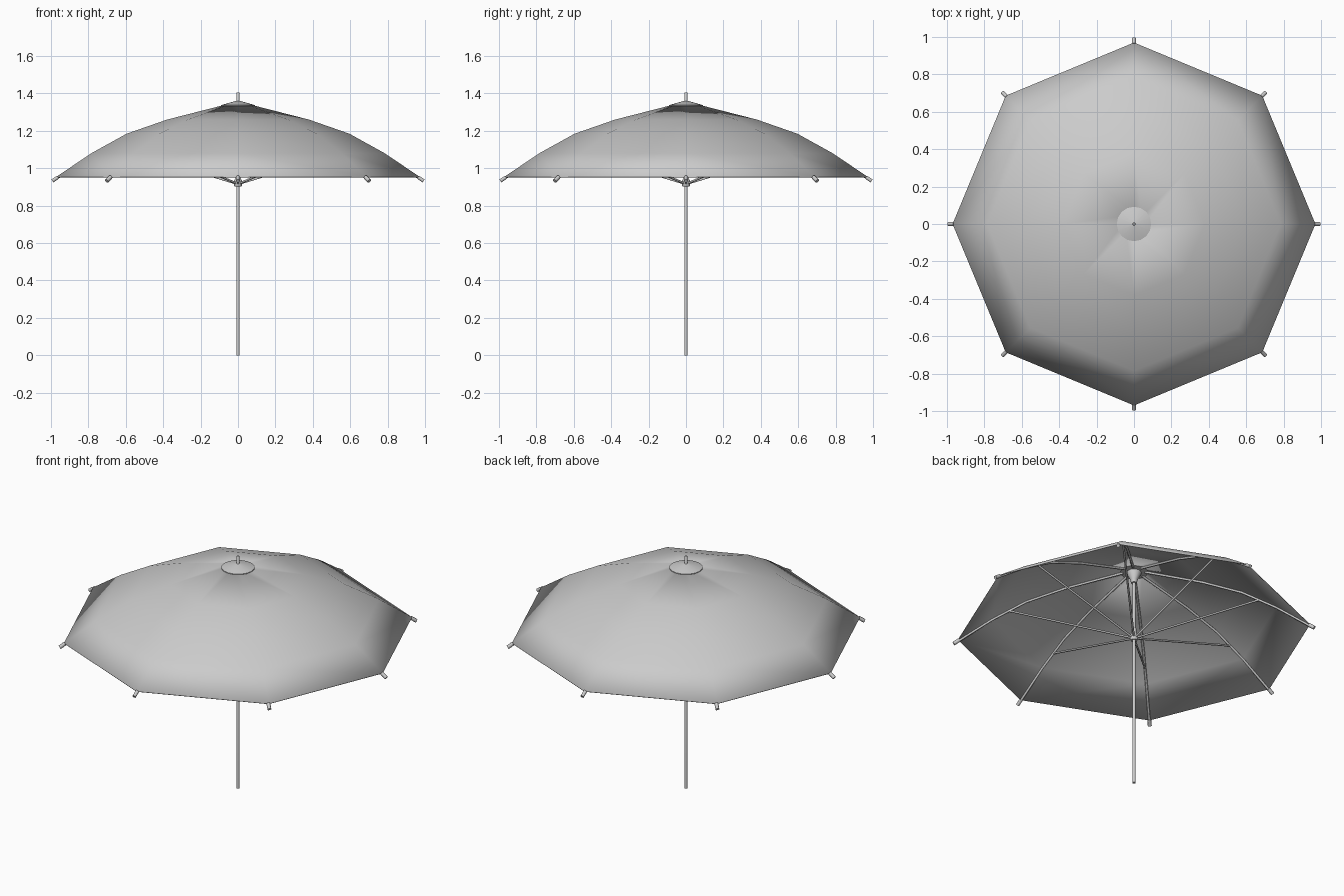
import bpy, bmesh, math
from mathutils import Vector

if "Cube" in bpy.data.objects:
    bpy.data.objects.remove(bpy.data.objects["Cube"])

N = 8
PROFILE = [(0.06, 1.342), (0.38, 1.26), (0.595, 1.185), (0.785, 1.08), (0.97, 0.955)]


def finish(name, bm, angle=None):
    bmesh.ops.recalc_face_normals(bm, faces=bm.faces)
    me = bpy.data.meshes.new(name)
    bm.to_mesh(me)
    bm.free()
    ob = bpy.data.objects.new(name, me)
    bpy.context.collection.objects.link(ob)
    if angle:
        bpy.ops.object.select_all(action='DESELECT')
        ob.select_set(True)
        bpy.context.view_layer.objects.active = ob
        bpy.ops.object.shade_smooth_by_angle(angle=math.radians(angle))
    return ob


def lathe(name, profile, sides, angle=40):
    # revolve (radius, height) points; radius 0 closes to a pole
    bm = bmesh.new()
    rings = []
    for r, z in profile:
        if r == 0:
            rings.append([bm.verts.new((0, 0, z))] * sides)
        else:
            rings.append([bm.verts.new((r * math.cos(math.tau * i / sides),
                                        r * math.sin(math.tau * i / sides), z)) for i in range(sides)])
    for a, b in zip(rings, rings[1:]):
        for i in range(sides):
            j = (i + 1) % sides
            bm.faces.new(list(dict.fromkeys((a[i], a[j], b[j], b[i]))))
    return finish(name, bm, angle)


def tube(name, points, radius, angle):
    # rod lying in a vertical plane, turned about z
    cu = bpy.data.curves.new(name, 'CURVE')
    cu.dimensions = '3D'
    cu.bevel_depth = radius
    cu.bevel_resolution = 1
    cu.use_fill_caps = True
    sp = cu.splines.new('POLY')
    sp.points.add(len(points) - 1)
    for p, (r, z) in zip(sp.points, points):
        p.co = (r * math.cos(angle), r * math.sin(angle), z, 1)
    ob = bpy.data.objects.new(name, cu)
    bpy.context.collection.objects.link(ob)


# eight-panel fabric
canopy = lathe("canopy", PROFILE, N, 60)
solid = canopy.modifiers.new("cloth", 'SOLIDIFY')
solid.thickness = 0.004
solid.offset = -1

# top cap, pole with finial
lathe("top_cap", [(0, 1.332), (0.092, 1.333), (0.092, 1.337), (0.012, 1.36), (0, 1.36)], 16)
lathe("pole", [(0, 0), (0.009, 0), (0.009, 1.4), (0.006, 1.405), (0, 1.405)], 12)

# upper hub and sliding runner
lathe("upper_hub", [(0, 1.265), (0.016, 1.265), (0.02, 1.285), (0.04, 1.325), (0.04, 1.338), (0, 1.338)], 16)
lathe("runner", [(0, 0.902), (0.018, 0.902), (0.022, 0.91), (0.022, 0.935), (0.014, 0.945), (0.014, 0.975), (0, 0.975)], 16)

# ribs, stretchers and rib tips
for i in range(N):
    a = math.tau * i / N
    tube(f"rib_{i}", [(r, z - 0.01) for r, z in PROFILE], 0.007, a)
    tube(f"stretcher_{i}", [(0.015, 0.92), (0.69, 1.125)], 0.006, a)
    tube(f"rib_tip_{i}", [(0.962, 0.953), (0.993, 0.932)], 0.011, a)
